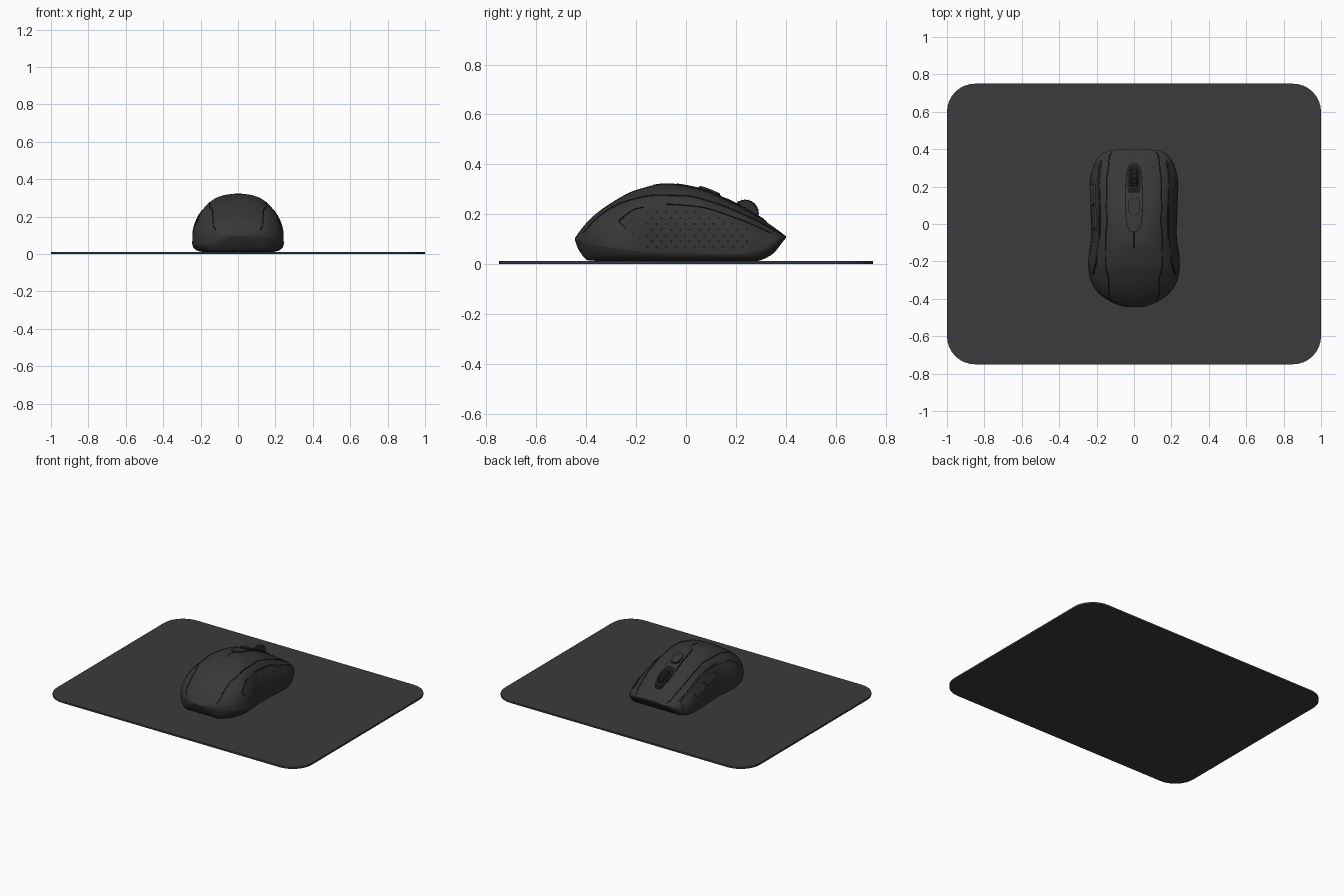
import bpy, bmesh, math
from mathutils import Vector

if "Cube" in bpy.data.objects:
    bpy.data.objects.remove(bpy.data.objects["Cube"])


def material(name, v):
    m = bpy.data.materials.new(name)
    m.diffuse_color = (v, v, v, 1)
    m.use_nodes = True
    m.node_tree.nodes["Principled BSDF"].inputs["Base Color"].default_value = m.diffuse_color
    return m


PAD = material("pad grey", 0.043)
SHELL = material("shell grey", 0.038)
GRIP = material("grip grey", 0.034)
BASE = material("base grey", 0.026)
DARK = material("groove black", 0.011)


def curve(pts):
    """Smooth monotone interpolation through (y, value) points."""
    n = len(pts)
    d = [(pts[i + 1][1] - pts[i][1]) / (pts[i + 1][0] - pts[i][0]) for i in range(n - 1)]
    m = [d[0]] + [2 * a * b / (a + b) if a * b > 0 else 0 for a, b in zip(d, d[1:])] + [d[-1]]

    def f(x):
        x = min(max(x, pts[0][0]), pts[-1][0])
        i = max(k for k in range(n - 1) if pts[k][0] <= x)
        h = pts[i + 1][0] - pts[i][0]
        t = (x - pts[i][0]) / h
        return ((2*t**3 - 3*t*t + 1) * pts[i][1] + (t**3 - 2*t*t + t) * h * m[i]
                + (3*t*t - 2*t**3) * pts[i + 1][1] + (t**3 - t*t) * h * m[i + 1])
    return f


# Body profiles along y: half width, top, widest height, underside
width = curve([(-.445, .04), (-.435, .08), (-.41, .135), (-.37, .19), (-.3, .232), (-.22, .245),
               (-.05, .226), (.1, .231), (.22, .235), (.33, .208), (.37, .18), (.39, .14), (.4, .07)])
top = curve([(-.445, .105), (-.42, .14), (-.38, .185), (-.3, .245), (-.2, .297), (-.08, .322),
             (.05, .303), (.18, .25), (.3, .183), (.37, .135), (.4, .112)])
mid = curve([(-.445, .10), (-.4, .085), (-.3, .066), (-.1, .045), (.2, .04), (.3, .055), (.4, .108)])
under = curve([(-.445, .095), (-.43, .056), (-.39, .014), (-.3, .012), (.28, .012), (.34, .035), (.4, .104)])
N = 2.5


def top_at(y, x):
    u = min(abs(x) / width(y), 1)
    return Vector((x, y, mid(y) + (top(y) - mid(y)) * (1 - u**N)**(1 / N)))


def side_at(side):
    def f(y, z):
        v = min(max((z - mid(y)) / (top(y) - mid(y)), 0), 1)
        return Vector((side * width(y) * (1 - v**N)**(1 / N), y, z))
    return f


def finish(bm, name, mats, angle=40):
    bmesh.ops.recalc_face_normals(bm, faces=bm.faces)
    me = bpy.data.meshes.new(name)
    bm.to_mesh(me)
    bm.free()
    ob = bpy.data.objects.new(name, me)
    bpy.context.collection.objects.link(ob)
    for m in mats:
        me.materials.append(m)
    bpy.context.view_layer.objects.active = ob
    bpy.ops.object.select_all(action='DESELECT')
    ob.select_set(True)
    bpy.ops.object.shade_smooth_by_angle(angle=math.radians(angle))
    return ob


# Mouse pad: rounded rectangle slab
bm = bmesh.new()
ring = []
for cx, cy, a0 in ((.85, .6, 0), (-.85, .6, 90), (-.85, -.6, 180), (.85, -.6, 270)):
    for k in range(9):
        a = math.radians(a0 + k * 11.25)
        ring.append(bm.verts.new((cx + .15 * math.cos(a), cy + .15 * math.sin(a), 0)))
face = bm.faces.new(ring)
ext = bmesh.ops.extrude_face_region(bm, geom=[face])
bmesh.ops.translate(bm, vec=(0, 0, .012), verts=[v for v in ext["geom"] if isinstance(v, bmesh.types.BMVert)])
finish(bm, "mouse_pad", [PAD])

# Mouse body: loft of cross sections, darker below the widest line
bm = bmesh.new()
rings = []
for i in range(61):
    y = -.0225 - .4225 * math.cos(math.pi * i / 60)
    w, t, m, b = width(y), top(y), mid(y), under(y)
    half = []
    for k in range(17):
        a = math.pi / 2 * k / 16
        half.append((w * math.sin(a)**(2 / N), m + (t - m) * math.cos(a)**(2 / N)))
    half += [(w * .98, m + (b - m) * .45), (w * .9, m + (b - m) * .85), (w * .8, b)]
    pts = half + [(-x, z) for x, z in reversed(half[1:])]
    rings.append([bm.verts.new((x, y, z)) for x, z in pts])
count = len(rings[0])
for r, s in zip(rings, rings[1:]):
    for k in range(count):
        j = (k + 1) % count
        f = bm.faces.new((r[k], r[j], s[j], s[k]))
        f.material_index = int(16 <= k < count - 17)
bm.faces.new(rings[0])
bm.faces.new(rings[-1])
finish(bm, "mouse_body", [SHELL, BASE])


def patch(name, y0, y1, lo, hi, surf, lift, mat, rows=24, cols=8):
    """Panel laid on the body surface and raised by the lift vector."""
    bm = bmesh.new()
    grid = []
    for i in range(rows + 1):
        y = (y0 + y1) / 2 - (y1 - y0) / 2 * math.cos(math.pi * i / rows)
        a, b = lo(y), hi(y)
        grid.append([bm.verts.new(surf(y, a + (b - a) * k / cols) + Vector(lift)) for k in range(cols + 1)])
    for r, s in zip(grid, grid[1:]):
        for k in range(cols):
            bm.faces.new((r[k], r[k + 1], s[k + 1], s[k]))
    # Skirt closes the edge down into the body
    ext = bmesh.ops.extrude_edge_only(bm, edges=[e for e in bm.edges if e.is_boundary])
    bmesh.ops.translate(bm, vec=-Vector(lift) * 1.5,
                        verts=[v for v in ext["geom"] if isinstance(v, bmesh.types.BMVert)])
    return finish(bm, name, [mat])


def oval(y0, y1, h, n=4):
    c, r = (y0 + y1) / 2, (y1 - y0) / 2
    return lambda y: .001 + h * max(0, 1 - abs((y - c) / r)**n)**(1 / n)


def top_patch(name, y0, y1, h, lift, mat, n=4):
    f = oval(y0, y1, h, n)
    patch(name, y0, y1, lambda y: -f(y), f, top_at, (0, 0, lift), mat)


def groove(name, pts, r=.0028):
    cu = bpy.data.curves.new(name, 'CURVE')
    cu.dimensions = '3D'
    cu.bevel_depth = r
    cu.bevel_resolution = 1
    sp = cu.splines.new('POLY')
    sp.points.add(len(pts) - 1)
    for p, q in zip(sp.points, pts):
        p.co = (*q, 1)
    cu.materials.append(DARK)
    bpy.context.collection.objects.link(bpy.data.objects.new(name, cu))


def span(a, b, n=40):
    return [a + (b - a) * i / n for i in range(n + 1)]


# Top centre panel, wheel slot, button and seam between the main buttons
top_patch("panel_groove", -.045, .325, .047, .002, DARK, 3)
top_patch("centre_panel", -.038, .318, .041, .004, SHELL, 3)
top_patch("wheel_slot", .165, .312, .034, .006, DARK, 6)
top_patch("button_groove", .05, .14, .031, .006, DARK, 3)
top_patch("mode_button", .054, .136, .027, .012, SHELL, 3)
groove("button_seam", [top_at(y, 0) for y in span(-.13, -.045)], .002)

# Scroll wheel with ribs
bm = bmesh.new()
loops = []
for x, r in ((-.02, .035), (-.02, .05), (-.014, .056), (.014, .056), (.02, .05), (.02, .035)):
    loops.append([])
    for k in range(48):
        a, q = 2 * math.pi * k / 48, r - (.003 if k % 2 and r > .055 else 0)
        loops[-1].append(bm.verts.new((x, .237 + q * math.cos(a), .204 + q * math.sin(a))))
for r, s in zip(loops, loops[1:]):
    for k in range(48):
        bm.faces.new((r[k], r[k - 1], s[k - 1], s[k]))
bm.faces.new(loops[0])
bm.faces.new(loops[-1])
finish(bm, "scroll_wheel", [BASE], 30)

# Side grips with seams and dimples, mirrored
shell_seam = curve([(-.42, .115), (-.35, .19), (-.25, .248), (-.12, .276), (0, .274), (.1, .25), (.25, .19), (.39, .115)])
grip_seam = curve([(-.28, .165), (-.2, .222), (-.08, .24), (.05, .23), (.2, .185), (.34, .125)])
for side, word in ((1, "right"), (-1, "left")):
    surf = side_at(side)
    patch(word + "_grip", -.26, .33, lambda y: mid(y) + .012 + max(0, -.16 - y) * .9,
          lambda y: grip_seam(y) - .008, surf, (side * .002, 0, 0), GRIP)
    groove(word + "_shell_seam", [surf(y, shell_seam(y)) for y in span(-.41, .385)])
    groove(word + "_grip_seam", [surf(y, grip_seam(y)) for y in span(-.08, .34)])
    groove(word + "_rear_grip_seam", [surf(y, grip_seam(y)) for y in span(-.27, -.17, 12)])
    groove(word + "_rear_edge", [surf(y, .17 - (y + .27) * .85) for y in span(-.27, -.17, 12)], .002)
    bm = bmesh.new()
    for row in range(7):
        for col in range(11):
            y, z = -.155 + .038 * col + .019 * (row % 2), .068 + .023 * row
            if z > grip_seam(y) - .025 or z < mid(y) + .018:
                continue
            p = surf(y, z)
            nrm = (surf(y + .004, z) - p).cross(surf(y, z + .004) - p).normalized() * side
            tilt = Vector((0, 0, 1)).rotation_difference(nrm).to_matrix().to_4x4()
            tilt.translation = p + nrm * .0035
            bmesh.ops.create_circle(bm, cap_ends=True, segments=8, radius=.005, matrix=tilt)
    finish(bm, word + "_grip_dots", [DARK])

# Thumb buttons on the left side
left = side_at(-1)
for name, y0, y1 in (("rear_thumb_button", -.03, .095), ("front_thumb_button", .102, .215)):
    f = oval(y0, y1, .019)
    zc = lambda y: .19 - max(0, y - .02) * .25
    patch(name, y0, y1, lambda y: zc(y) - f(y), lambda y: zc(y) + f(y), left, (-.014, 0, 0), SHELL)
